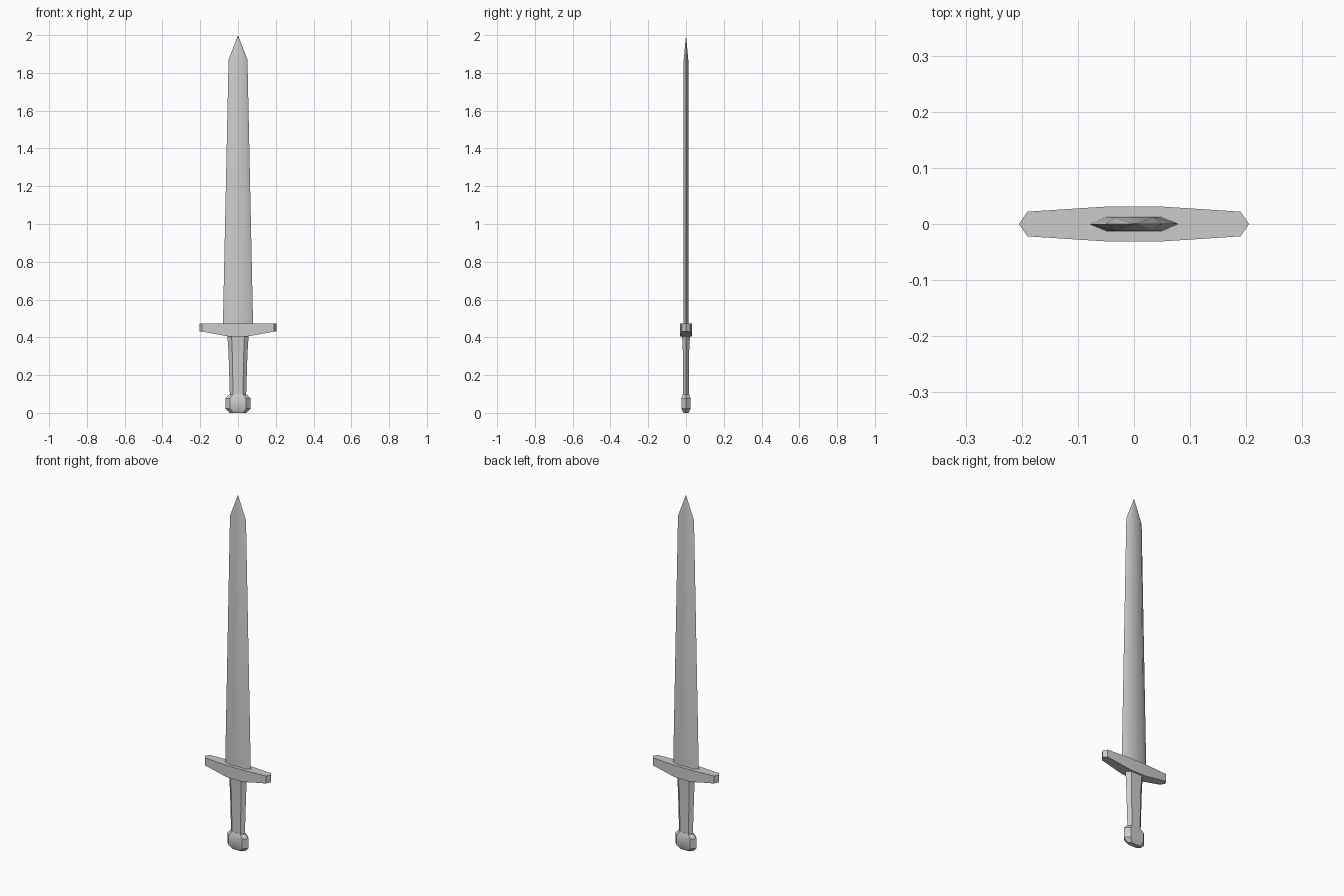
import bpy, bmesh, math

if "Cube" in bpy.data.objects:
    bpy.data.objects.remove(bpy.data.objects["Cube"])


def finish(name, bm):
    bmesh.ops.remove_doubles(bm, verts=bm.verts, dist=0.0005)
    bmesh.ops.recalc_face_normals(bm, faces=bm.faces)
    mesh = bpy.data.meshes.new(name)
    bm.to_mesh(mesh)
    bm.free()
    obj = bpy.data.objects.new(name, mesh)
    bpy.context.collection.objects.link(obj)
    bpy.ops.object.select_all(action='DESELECT')
    obj.select_set(True)
    bpy.context.view_layer.objects.active = obj
    bpy.ops.object.shade_smooth_by_angle(angle=math.radians(30))
    return obj


def bridge(bm, rings):
    for a, b in zip(rings, rings[1:]):
        n = len(a)
        for i in range(n):
            j = (i + 1) % n
            bm.faces.new((a[i], a[j], b[j], b[i]))


def loft(name, sections, cap_top=True):
    """Flattened hexagon rings with a centre ridge: (z, half width, half flat, half thickness)."""
    bm = bmesh.new()
    rings = []
    for z, w, f, t in sections:
        outline = [(w, 0), (f, t), (0, t), (-f, t), (-w, 0), (-f, -t), (0, -t), (f, -t)]
        rings.append([bm.verts.new((x, y, z)) for x, y in outline])
    bridge(bm, rings)
    bm.faces.new(rings[0])
    if cap_top:
        bm.faces.new(rings[-1])
    return finish(name, bm)


# Blade, tapering to a point
loft("blade", [(0.46, 0.08, 0.05, 0.013),
               (1.87, 0.05, 0.035, 0.012),
               (2.0, 0, 0, 0)], cap_top=False)

# Grip, flared below the guard
loft("grip", [(0.09, 0.043, 0.026, 0.016),
              (0.31, 0.05, 0.03, 0.016),
              (0.41, 0.056, 0.034, 0.021)])

# Pommel with chamfered top and bottom
loft("pommel", [(0.0, 0.043, 0.027, 0.013),
                (0.022, 0.066, 0.042, 0.025),
                (0.077, 0.066, 0.042, 0.025),
                (0.097, 0.046, 0.029, 0.017)])

# Crossguard: rings along x as (x, half depth, underside z)
bm = bmesh.new()
half = [(0.05, 0.031, 0.405), (0.19, 0.022, 0.43), (0.205, 0.0, 0.432)]
profile = [(-x, y, z) for x, y, z in reversed(half)] + half
rings = [[bm.verts.new(p) for p in ((x, -y, z), (x, y, z), (x, y, 0.472), (x, -y, 0.472))]
         for x, y, z in profile]
bridge(bm, rings)
bmesh.ops.dissolve_degenerate(bm, dist=0.0005, edges=bm.edges)
finish("crossguard", bm)
